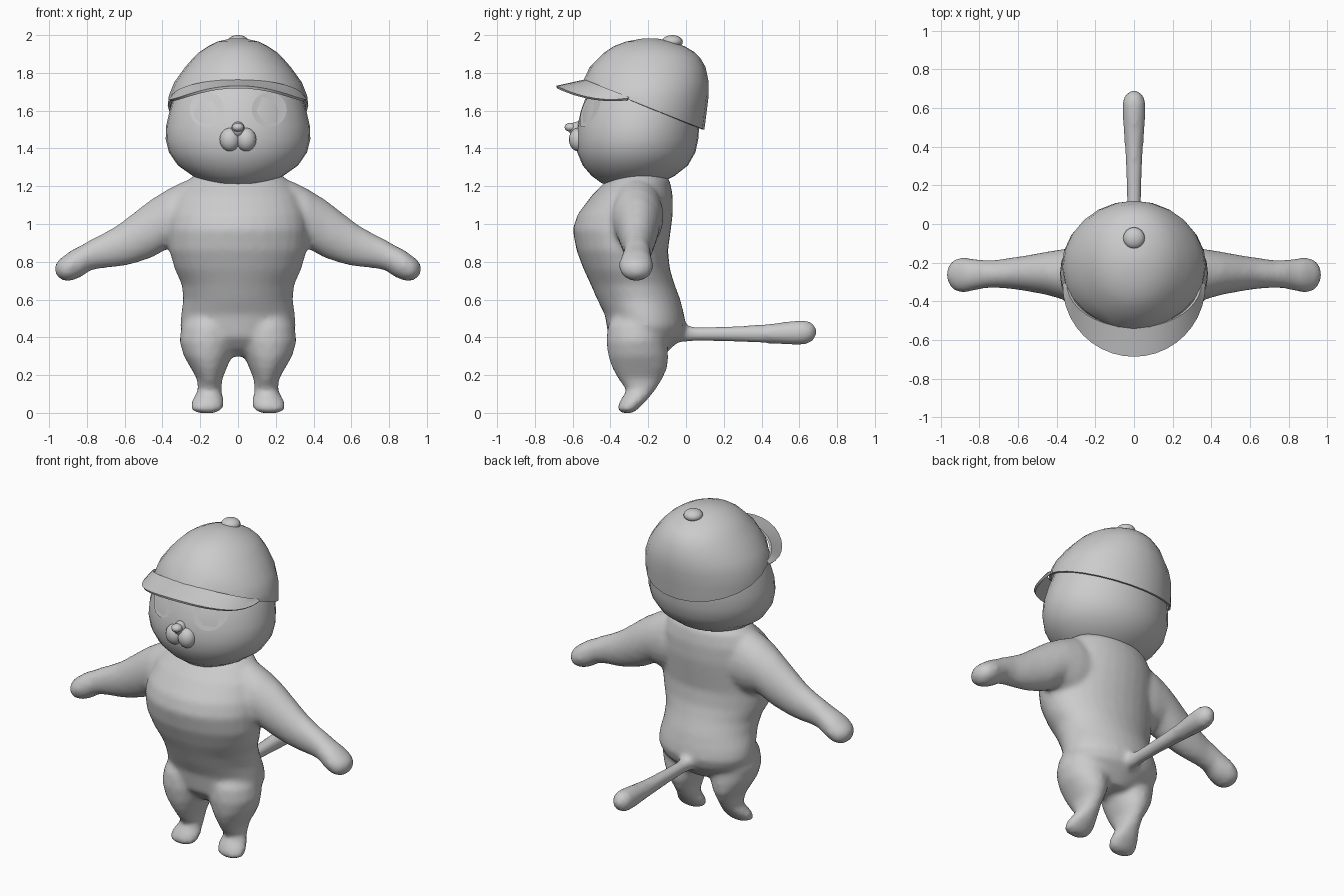
import bpy, bmesh
from math import sin, cos, pi
from mathutils import Vector, Matrix
from mathutils.bvhtree import BVHTree

old = bpy.data.objects.get("Cube")
if old:
    bpy.data.objects.remove(old, do_unlink=True)

grey = bpy.data.materials.new("soft_grey")
grey.use_nodes = True
GREY = (0.6, 0.6, 0.6, 1)
grey.diffuse_color = GREY
grey.node_tree.nodes["Principled BSDF"].inputs["Base Color"].default_value = GREY


def loft(bm, rings, place, n=24):
    """Skin elliptical rings (t, u_low, u_high, v_low, v_high) and close both ends."""
    loops = []
    for t, u0, u1, v0, v1 in rings:
        loop = []
        for i in range(n):
            a = 2 * pi * i / n
            u = (u0 + u1) / 2 + (u1 - u0) / 2 * sin(a)
            v = (v0 + v1) / 2 - (v1 - v0) / 2 * cos(a)
            loop.append(bm.verts.new(place(t, u, v)))
        loops.append(loop)
    for low, high in zip(loops, loops[1:]):
        for i in range(n):
            j = (i + 1) % n
            bm.faces.new((low[i], low[j], high[j], high[i]))
    bm.faces.new(loops[0])
    bm.faces.new(loops[-1])


def upright(rows):
    """Expand (z, half_width, front, back) rows to full rings."""
    return [(z, -w, w, front, back) for z, w, front, back in rows]


def along_z(t, u, v):
    return (u, v, t)


def finish(name, bm, recalc=True):
    if recalc:
        bmesh.ops.recalc_face_normals(bm, faces=bm.faces[:])
    mesh = bpy.data.meshes.new(name)
    bm.to_mesh(mesh)
    bm.free()
    mesh.materials.append(grey)
    obj = bpy.data.objects.new(name, mesh)
    bpy.context.collection.objects.link(obj)
    for p in mesh.polygons:
        p.use_smooth = True
    return obj


def thicken(obj, thickness, offset):
    """Give a shell thickness, then shade it with crisp rims."""
    mod = obj.modifiers.new("thickness", 'SOLIDIFY')
    mod.thickness = thickness
    mod.offset = offset
    bpy.ops.object.select_all(action='DESELECT')
    obj.select_set(True)
    bpy.context.view_layer.objects.active = obj
    bpy.ops.object.modifier_apply(modifier=mod.name)
    bpy.ops.object.shade_smooth_by_angle(angle=pi / 4)


def ball(name, centre, radii):
    bm = bmesh.new()
    bmesh.ops.create_uvsphere(bm, u_segments=16, v_segments=10, radius=1,
                              matrix=Matrix.Translation(centre) @ Matrix.Diagonal((*radii, 1)))
    return finish(name, bm)


# Body: torso, arms, legs and tail blended into one skin
torso = [
    (.30, .10, -.30, -.12), (.34, .20, -.36, -.08), (.40, .28, -.41, -.02),
    (.46, .305, -.42, 0), (.52, .302, -.43, -.01), (.60, .29, -.47, -.03),
    (.68, .298, -.505, -.06), (.76, .335, -.542, -.085), (.86, .364, -.58, -.095),
    (.97, .37, -.60, -.08), (1.05, .36, -.575, -.07), (1.15, .33, -.50, -.07),
    (1.23, .27, -.42, -.085), (1.28, .20, -.36, -.13)]
arm = [
    (.15, -.38, -.12, .88, 1.20), (.28, -.40, -.12, .85, 1.23), (.37, -.39, -.13, .87, 1.185),
    (.46, -.365, -.145, .82, 1.13), (.57, -.345, -.165, .785, 1.045), (.64, -.335, -.175, .773, .992),
    (.72, -.33, -.187, .766, .947), (.78, -.333, -.186, .755, .917), (.83, -.345, -.18, .72, .887),
    (.88, -.355, -.173, .70, .862), (.92, -.35, -.178, .698, .833), (.95, -.325, -.20, .715, .81),
    (.968, -.285, -.24, .74, .785)]
leg = [
    (0, .115, .215, -.34, -.28), (.02, .08, .253, -.365, -.255), (.06, .073, .247, -.352, -.213),
    (.12, .088, .212, -.314, -.163), (.18, .083, .217, -.36, -.124), (.24, .058, .252, -.392, -.097),
    (.30, .033, .287, -.412, -.095), (.38, .008, .31, -.422, -.10), (.46, .01, .30, -.415, -.08),
    (.55, .05, .25, -.36, -.12)]
tail = [
    (-.10, -.05, .05, .37, .47), (0, -.042, .042, .375, .465), (.05, -.036, .036, .38, .455),
    (.20, -.039, .039, .378, .458), (.40, -.048, .048, .37, .467), (.56, -.06, .06, .36, .487),
    (.63, -.061, .061, .36, .492), (.67, -.045, .045, .378, .478), (.69, -.015, .015, .41, .445)]
bm = bmesh.new()
loft(bm, upright(torso), along_z, 32)
for s in (-1, 1):
    loft(bm, arm, lambda t, u, v: (s * t, u, v))
    loft(bm, leg, lambda t, u, v: (s * u, v, t))
loft(bm, tail, lambda t, u, v: (u, t, v), 16)
body = finish("body", bm)
remesh = body.modifiers.new("blend", 'REMESH')
remesh.mode = 'VOXEL'
remesh.voxel_size = 0.016
remesh.use_smooth_shade = True
relax = body.modifiers.new("relax", 'SMOOTH')
relax.factor = 0.5
relax.iterations = 6

# Head: wide cheeks, crown tucked under the cap
head = [
    (1.20, .08, -.38, -.20), (1.215, .16, -.445, -.14), (1.255, .24, -.50, -.06),
    (1.31, .318, -.547, .01), (1.38, .366, -.576, .05), (1.45, .383, -.582, .065),
    (1.52, .38, -.575, .07), (1.60, .362, -.556, .075), (1.70, .33, -.52, .07),
    (1.80, .265, -.45, .03), (1.88, .17, -.36, -.06)]
bm = bmesh.new()
loft(bm, upright(head), along_z, 32)
bmesh.ops.recalc_face_normals(bm, faces=bm.faces[:])
surface = BVHTree.FromBMesh(bm)
finish("head", bm)

# Eyes: thin round patches following the face
for side, s in (("left", 1), ("right", -1)):
    bm = bmesh.new()
    bmesh.ops.create_circle(bm, cap_ends=True, segments=24, radius=0.092)
    rim = bm.faces[:]
    for depth in range(3):
        bmesh.ops.inset_region(bm, faces=rim, thickness=0.025, use_even_offset=True)
    for v in bm.verts:
        x, z = s * 0.165 + v.co.x, 1.605 + v.co.y
        hit = surface.ray_cast(Vector((x, -2, z)), Vector((0, 1, 0)))[0]
        v.co = (x, hit.y - 0.005, z)
    bm.normal_update()
    if sum(f.normal.y for f in bm.faces) > 0:
        bmesh.ops.reverse_faces(bm, faces=bm.faces[:])
    finish(side + "_eye", bm, recalc=False)
    # Muzzle lobe below each eye
    ball(side + "_muzzle", (s * 0.043, -0.57, 1.447), (0.054, 0.05, 0.062))

# Nose and its bridge
ball("nose", (0, -0.61, 1.512), (0.032, 0.033, 0.024))
ball("nose_bridge", (0, -0.575, 1.50), (0.036, 0.045, 0.042))

# Cap: dome trimmed along a rim that slopes down to the back
dome = [
    (1.45, .375, -.56, .09), (1.52, .375, -.56, .10), (1.60, .375, -.56, .11),
    (1.68, .366, -.558, .12), (1.75, .338, -.548, .12), (1.83, .28, -.51, .104),
    (1.88, .236, -.46, .075), (1.91, .205, -.43, .045), (1.94, .16, -.385, -.005),
    (1.965, .11, -.32, -.075), (1.982, .04, -.23, -.15)]
bm = bmesh.new()
loft(bm, upright(dome), along_z)
bmesh.ops.recalc_face_normals(bm, faces=bm.faces[:])
bmesh.ops.bisect_plane(bm, geom=bm.verts[:] + bm.edges[:] + bm.faces[:],
                       plane_co=(0, -.32, 1.665), plane_no=(0, .165, .415), clear_inner=True)
thicken(finish("cap", bm, recalc=False), 0.014, -1)
ball("cap_button", (0, -0.073, 1.965), (0.056, 0.056, 0.035))

# Brim: drooping crescent from the cap front
bm = bmesh.new()
steps, rows = 20, []
for i in range(steps + 1):
    a = pi * (i / steps - 0.5)
    c = cos(a)
    inner = Vector((.345 * sin(a), -.30 - .235 * c, 1.668 + .09 * c))
    outer = Vector((.365 * sin(a), -.31 - .375 * c, 1.66 - .05 * c + .115 * c * c))
    rows.append([bm.verts.new(inner.lerp(outer, k / 3)) for k in range(4)])
for a, b in zip(rows, rows[1:]):
    for k in range(3):
        bm.faces.new((a[k], a[k + 1], b[k + 1], b[k]))
thicken(finish("cap_brim", bm), 0.014, 0)
